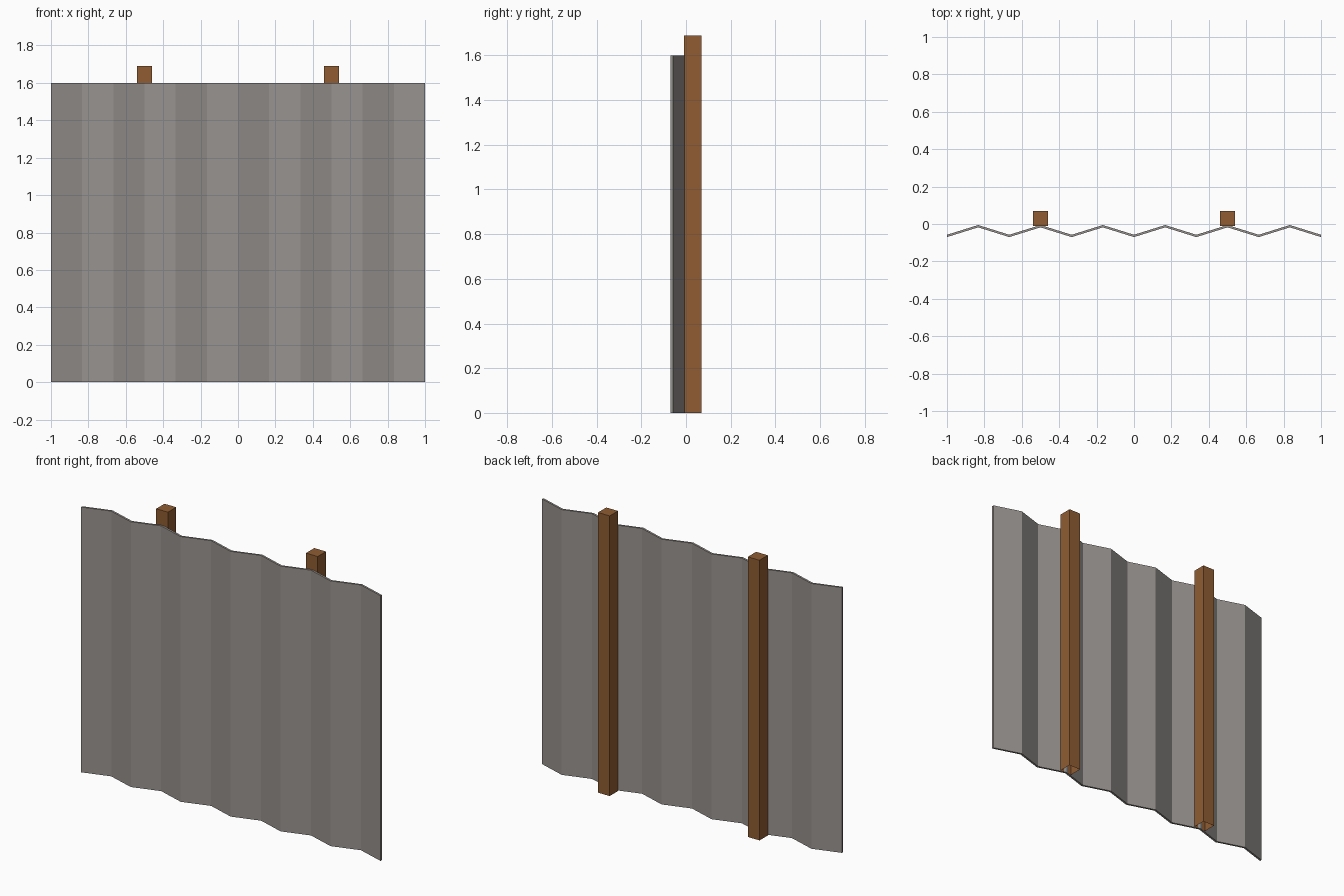
import bpy, bmesh

if "Cube" in bpy.data.objects:
    bpy.data.objects.remove(bpy.data.objects["Cube"])

SHEET_H, POST_H = 1.60, 1.69
FOLDS = 12                       # flat strips across the sheet
Y_FRONT, DEPTH, THICK = -0.07, 0.052, 0.0125
POST_W, POST_Y0, POST_Y1 = 0.078, -0.01, 0.069


def material(name, rgb):
    mat = bpy.data.materials.new(name)
    mat.diffuse_color = (*[(c / 255) ** 2.2 for c in rgb], 1)
    mat.use_nodes = True
    mat.node_tree.nodes["Principled BSDF"].inputs["Base Color"].default_value = mat.diffuse_color
    return mat


def make_object(name, bm, mat):
    bmesh.ops.recalc_face_normals(bm, faces=bm.faces)
    mesh = bpy.data.meshes.new(name)
    bm.to_mesh(mesh)
    bm.free()
    mesh.materials.append(mat)
    obj = bpy.data.objects.new(name, mesh)
    bpy.context.collection.objects.link(obj)
    return obj


steel = material("weathered_grey_metal", (150, 145, 141))
wood = material("brown_wood", (142, 93, 54))

# Corrugated sheet: zigzag cross-section with thickness, one box per strip joined up
bm = bmesh.new()
rings = []
for i in range(FOLDS + 1):
    x = -1 + 2 * i / FOLDS
    y = Y_FRONT + DEPTH * (i % 2)
    rings.append([bm.verts.new(p) for p in (
        (x, y, 0), (x, y + THICK, 0), (x, y + THICK, SHEET_H), (x, y, SHEET_H))])
for a, b in zip(rings, rings[1:]):
    for k in range(4):
        n = (k + 1) % 4
        bm.faces.new((a[k], a[n], b[n], b[k]))
bm.faces.new(rings[0])
bm.faces.new(rings[-1])
make_object("corrugated_sheet", bm, steel)

# Square posts behind the sheet, open at the bottom
for side, x in (("left", -0.5), ("right", 0.5)):
    bm = bmesh.new()
    bmesh.ops.create_cube(bm, size=1)
    for v in bm.verts:
        v.co.x = x + v.co.x * POST_W
        v.co.y = POST_Y0 if v.co.y < 0 else POST_Y1
        v.co.z = 0 if v.co.z < 0 else POST_H
    bmesh.ops.recalc_face_normals(bm, faces=bm.faces)
    bottom = [f for f in bm.faces if f.normal.z < -0.5]
    bmesh.ops.delete(bm, geom=bottom, context='FACES_ONLY')
    make_object(side + "_post", bm, wood)
